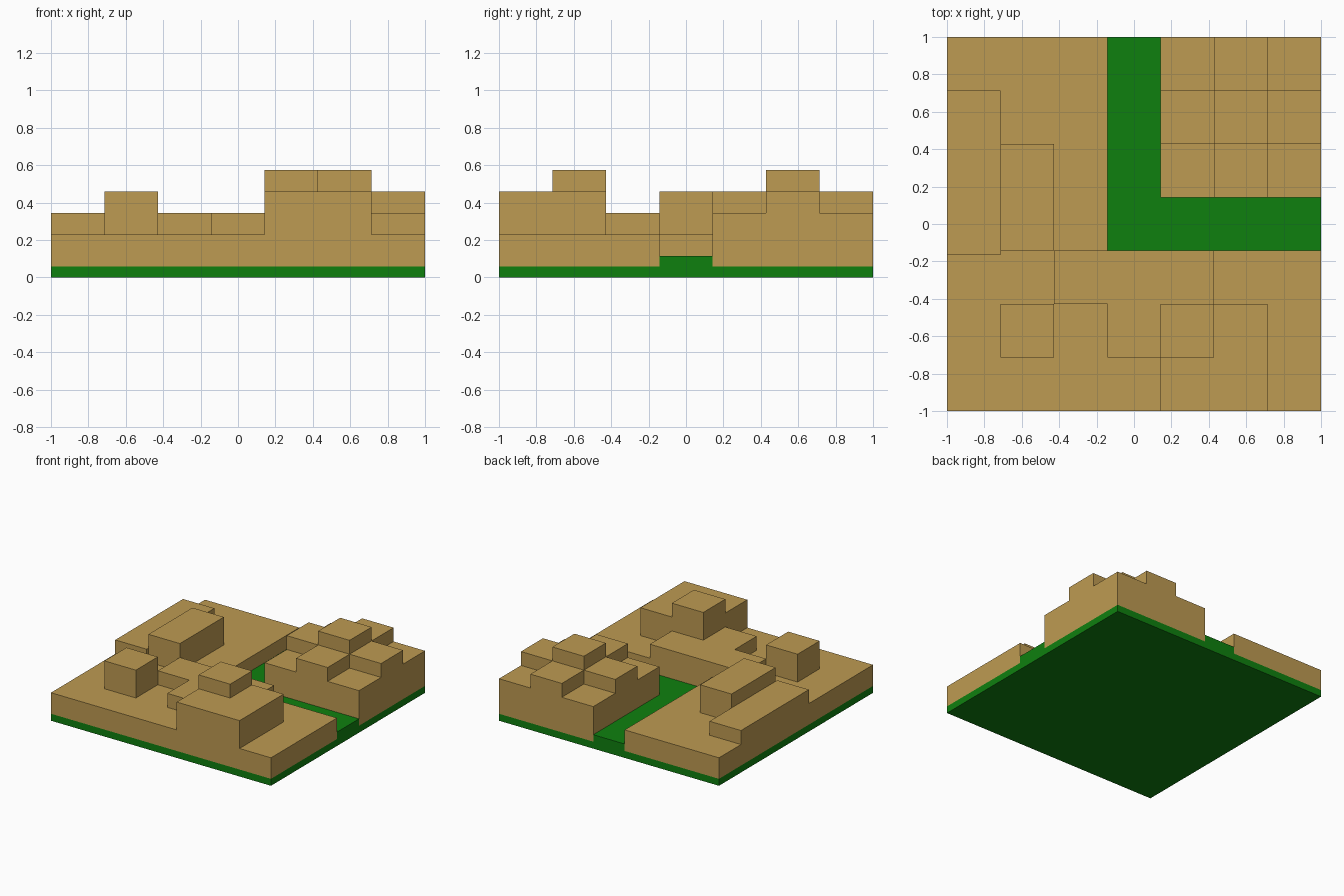
import bpy
import bmesh

if "Cube" in bpy.data.objects:
    bpy.data.objects.remove(bpy.data.objects["Cube"])

CELL = 2 / 7                                   # the board is a 7 x 7 grid
BASE, ROAD = 0.057, 0.114                      # board and road heights
T1, T2, T3, T4 = 0.23, 0.345, 0.459, 0.573     # terrace heights


def material(name, rgb):
    m = bpy.data.materials.new(name)
    m.use_nodes = True
    m.diffuse_color = (*rgb, 1)
    bsdf = m.node_tree.nodes["Principled BSDF"]
    bsdf.inputs["Base Color"].default_value = (*rgb, 1)
    bsdf.inputs["Roughness"].default_value = 0.8
    return m


GREEN = material("grass green", (0.0047, 0.216, 0.0047))
TAN = material("sand tan", (0.515, 0.328, 0.084))


def prism(name, outline, z0, z1, mat=TAN):
    """Extrude an outline given in grid cells from the front left corner."""
    bm = bmesh.new()
    verts = [bm.verts.new((u * CELL - 1, v * CELL - 1, z0)) for u, v in outline]
    face = bm.faces.new(verts)
    top = bmesh.ops.extrude_face_region(bm, geom=[face], use_keep_orig=True)["geom"]
    for v in top:
        if isinstance(v, bmesh.types.BMVert):
            v.co.z = z1
    bmesh.ops.recalc_face_normals(bm, faces=bm.faces)
    mesh = bpy.data.meshes.new(name)
    bm.to_mesh(mesh)
    bm.free()
    mesh.materials.append(mat)
    obj = bpy.data.objects.new(name, mesh)
    bpy.context.collection.objects.link(obj)
    return obj


def block(name, u0, v0, u1, v1, z0, z1, mat=TAN):
    return prism(name, [(u0, v0), (u1, v0), (u1, v1), (u0, v1)], z0, z1, mat)


# Green board and the raised L-shaped road
block("base_board", 0, 0, 7, 7, 0, BASE, GREEN)
prism("road", [(3, 3), (7, 3), (7, 4), (4, 4), (4, 7), (3, 7)], BASE, ROAD, GREEN)

# Low L-shaped ground around the road
prism("low_ground", [(0, 0), (7, 0), (7, 3), (3, 3), (3, 7), (0, 7)], BASE, T1)

# Left side terraces
block("left_bar", 0, 2.92, 1, 6, T1, T2)
block("inner_bar", 1, 3, 2, 5, T1, T3)
block("front_left_cube", 1, 1, 2, 2, T1, T3)

# Stepped terrace beside the road
prism("stepped_terrace",
      [(3, 1), (4, 1), (4, 2), (5, 2), (5, 3), (2, 3), (2, 2), (3, 2)], T1, T2)

# Front right building with a rooftop cube
block("front_right_building", 4, 0, 6, 2, T1, T3)
block("rooftop_cube", 4, 1, 5, 2, T3, T4)

# Corner hill: square, cross and peak
block("hill_square", 4, 4, 7, 7, BASE, T2)
prism("hill_cross",
      [(5, 4), (6, 4), (6, 5), (7, 5), (7, 6), (6, 6),
       (6, 7), (5, 7), (5, 6), (4, 6), (4, 5), (5, 5)], T2, T3)
block("hill_peak", 5, 5, 6, 6, T3, T4)
